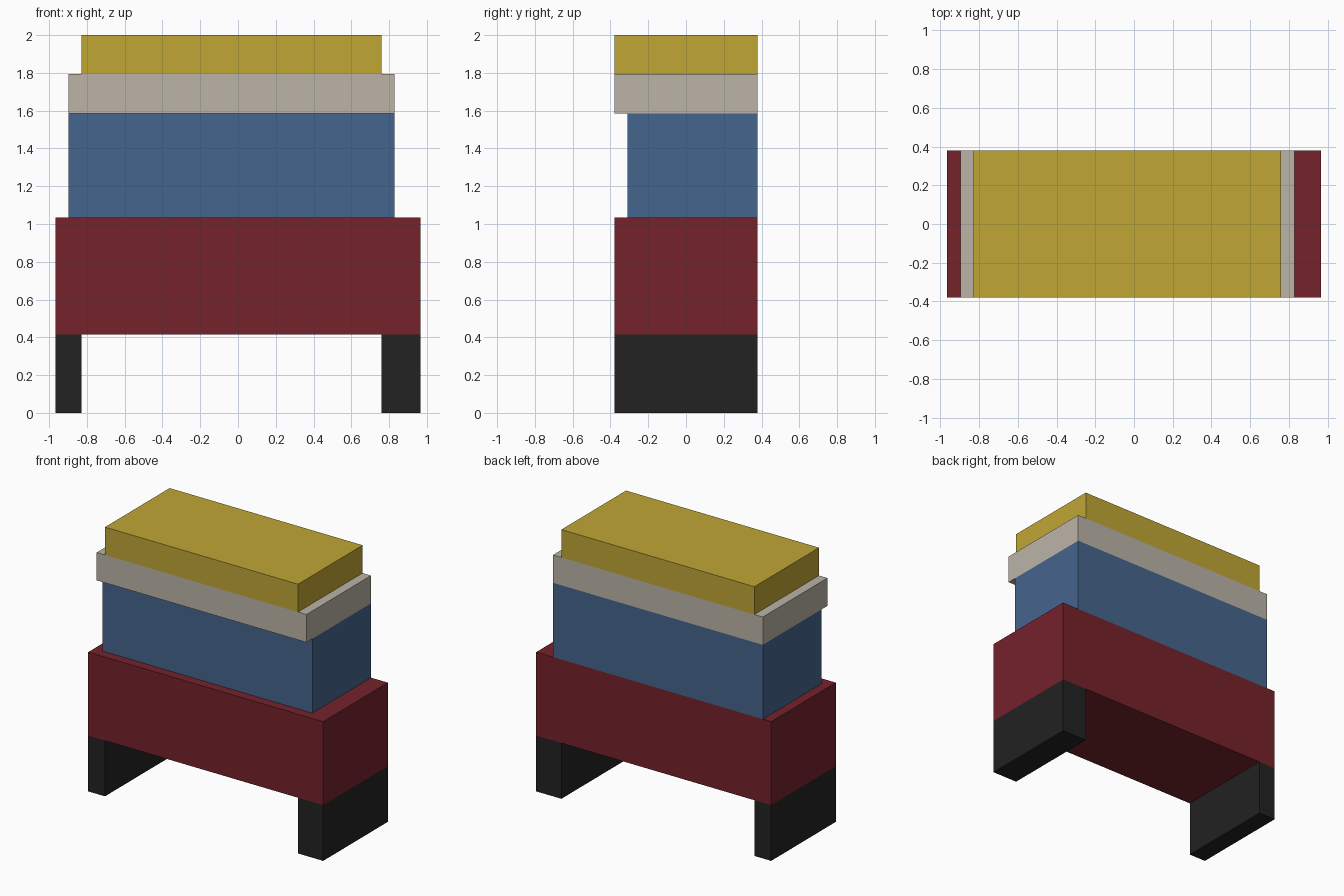
import bpy
import bmesh
from mathutils import Matrix, Vector

if "Cube" in bpy.data.objects:
    bpy.data.objects.remove(bpy.data.objects["Cube"])

U = 2 / 29  # the model sits on a grid of 29 units in height


def material(name, rgb):
    mat = bpy.data.materials.new(name)
    lin = [(c / 255 / 12.92) if c < 11 else ((c / 255 + 0.055) / 1.055) ** 2.4 for c in rgb]
    mat.diffuse_color = (*lin, 1)
    mat.use_nodes = True
    mat.node_tree.nodes["Principled BSDF"].inputs["Base Color"].default_value = mat.diffuse_color
    return mat


def box(name, x, y, z, mat):
    """Box from grid-unit ranges; x and y are measured from the centre."""
    lo, hi = (Vector(v) * U for v in zip(x, y, z))
    bm = bmesh.new()
    bmesh.ops.create_cube(bm, size=1, matrix=Matrix.Translation((lo + hi) / 2) @ Matrix.Diagonal((*(hi - lo), 1)))
    mesh = bpy.data.meshes.new(name)
    bm.to_mesh(mesh)
    bm.free()
    mesh.materials.append(mat)
    bpy.context.collection.objects.link(bpy.data.objects.new(name, mesh))


black = material("black", (34, 34, 34))
red = material("dark red", (117, 34, 43))
blue = material("blue", (69, 101, 141))
grey = material("warm grey", (187, 180, 167))
yellow = material("mustard yellow", (192, 166, 53))

depth = (-5.5, 5.5)

# Legs (the right one is a unit wider)
box("left_leg", (-14, -12), depth, (0, 6), black)
box("right_leg", (11, 14), depth, (0, 6), black)
# Stacked body tiers; the blue tier is set back at the front
box("lower_body", (-14, 14), depth, (6, 15), red)
box("upper_body", (-13, 12), (-4.5, 5.5), (15, 23), blue)
box("collar", (-13, 12), depth, (23, 26), grey)
box("top_block", (-12, 11), depth, (26, 29), yellow)
